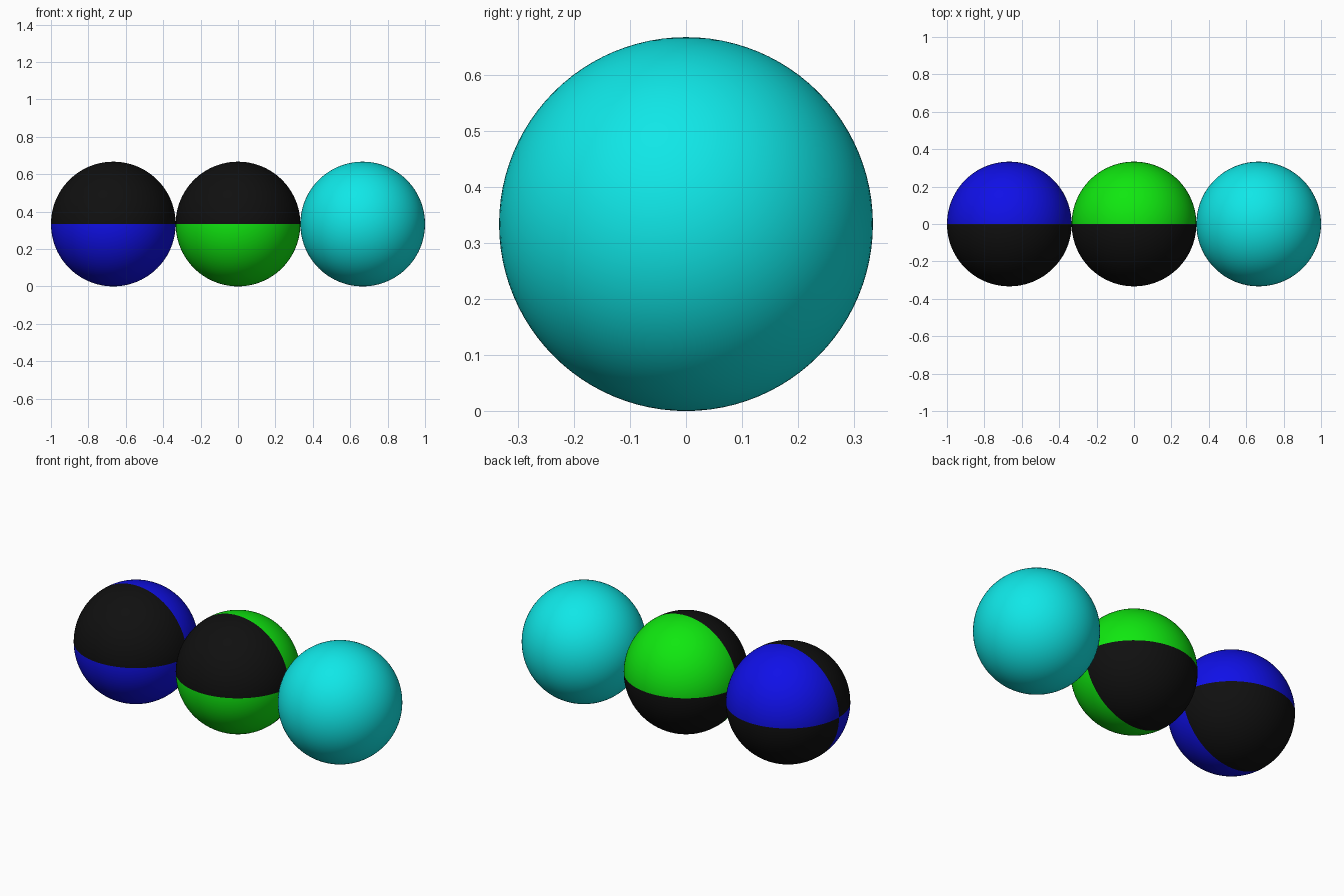
import bpy

if "Cube" in bpy.data.objects:
    bpy.data.objects.remove(bpy.data.objects["Cube"])

R = 1 / 3


def material(name, rgb):
    m = bpy.data.materials.new(name)
    m.diffuse_color = (*rgb, 1)
    m.use_nodes = True
    m.node_tree.nodes["Principled BSDF"].inputs["Base Color"].default_value = m.diffuse_color
    return m


black = material("black", (0.005, 0.005, 0.005))
blue = material("blue", (0.005, 0.005, 0.8))
green = material("green", (0.005, 0.8, 0.005))
cyan = material("cyan", (0.005, 0.8, 0.8))


def ball(name, x, main, quartered):
    bpy.ops.mesh.primitive_uv_sphere_add(segments=96, ring_count=48, radius=R,
                                         location=(x, 0, R))
    ob = bpy.context.object
    ob.name = name
    ob.data.materials.append(main)
    bpy.ops.object.shade_smooth()
    if quartered:
        # black quarters: front upper and back lower
        ob.data.materials.append(black)
        for f in ob.data.polygons:
            f.material_index = int(f.center.y * f.center.z < 0)


ball("blue_quartered_ball", -2 * R, blue, True)
ball("green_quartered_ball", 0, green, True)
ball("cyan_ball", 2 * R, cyan, False)
